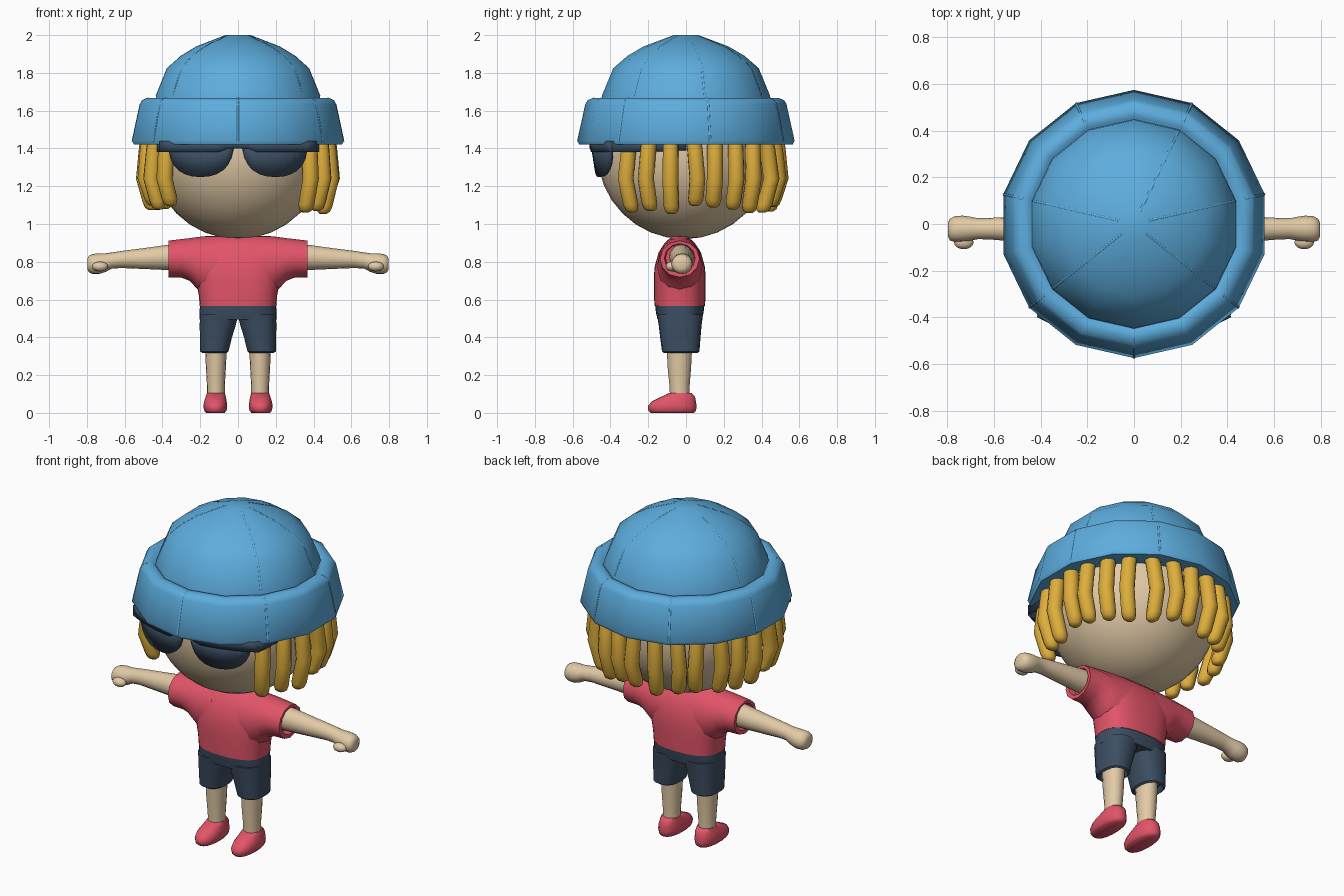
import bpy, bmesh, math, random
from mathutils import Vector

if "Cube" in bpy.data.objects:
    bpy.data.objects.remove(bpy.data.objects["Cube"], do_unlink=True)
random.seed(4)


def material(name, *srgb):
    col = [(c / 255 / 12.92 if c < 11 else ((c / 255 + 0.055) / 1.055) ** 2.4) for c in srgb] + [1]
    m = bpy.data.materials.new(name)
    m.use_nodes = True
    m.diffuse_color = col
    m.node_tree.nodes["Principled BSDF"].inputs["Base Color"].default_value = col
    return m


SKIN = material("skin", 226, 202, 166)
BLUE = material("knit blue", 93, 173, 222)
RED = material("red cloth", 226, 84, 104)
NAVY = material("navy", 60, 78, 98)
GOLD = material("golden hair", 222, 174, 60)


def finish(name, bm, mat, mirror=False, angle=40):
    bmesh.ops.recalc_face_normals(bm, faces=bm.faces)
    me = bpy.data.meshes.new(name)
    bm.to_mesh(me)
    bm.free()
    ob = bpy.data.objects.new(name, me)
    bpy.context.collection.objects.link(ob)
    me.materials.append(mat)
    bpy.ops.object.select_all(action='DESELECT')
    ob.select_set(True)
    bpy.context.view_layer.objects.active = ob
    bpy.ops.object.shade_smooth_by_angle(angle=math.radians(angle))
    if mirror:
        ob.modifiers.new("mirror", 'MIRROR').use_mirror_merge = False
    return ob


def skin_rings(bm, rings):
    """Bridge successive vertex rings and cap both ends."""
    loops = [[bm.verts.new(p) for p in ring] for ring in rings]
    n = len(loops[0])
    for a, b in zip(loops, loops[1:]):
        for i in range(n):
            j = (i + 1) % n
            bm.faces.new((a[i], a[j], b[j], b[i]))
    bm.faces.new(loops[0])
    bm.faces.new(loops[-1])


def loft(name, sections, mat, axis='z', sides=20, power=2.0, **kw):
    """Sections are (along, centre_a, centre_b, radius_a, radius_b)."""
    rings = []
    for t, ca, cb, ra, rb in sections:
        ring = []
        for i in range(sides):
            ang = math.pi / 2 + math.tau * i / sides
            c, s = math.cos(ang), math.sin(ang)
            a = ca + ra * math.copysign(abs(c) ** (2 / power), c)
            b = cb + rb * math.copysign(abs(s) ** (2 / power), s)
            ring.append((a, b, t) if axis == 'z' else (t, a, b))
        rings.append(ring)
    bm = bmesh.new()
    skin_rings(bm, rings)
    return finish(name, bm, mat, **kw)


def ball(name, centre, radii, mat, mirror=False, seg=32):
    bm = bmesh.new()
    bmesh.ops.create_uvsphere(bm, u_segments=seg, v_segments=seg // 2, radius=1)
    for v in bm.verts:
        v.co = Vector(c + r * x for c, r, x in zip(centre, radii, v.co))
    return finish(name, bm, mat, mirror)


# Head
ball("head", (0, -0.01, 1.38), (0.46, 0.46, 0.46), SKIN)

# Hat: faceted dome and rolled brim
dome = [(0.45, 1.64), (0.445, 1.68), (0.385, 1.825), (0.31, 1.89), (0.225, 1.94), (0.065, 2.0)]
loft("hat_crown", [(z, 0, 0, r, r) for r, z in dome], BLUE, sides=14)
brim = [(0.45, 1.425), (0.565, 1.42), (0.575, 1.44), (0.532, 1.635), (0.52, 1.655),
        (0.49, 1.668), (0.46, 1.667), (0.445, 1.65)]
loft("hat_brim", [(z, 0, 0, r, r) for r, z in brim], BLUE, sides=14, angle=50)


def seam(name, points, vertex):
    ang = math.pi / 2 + math.tau * vertex / 14
    cu = bpy.data.curves.new(name, 'CURVE')
    cu.dimensions, cu.bevel_depth, cu.bevel_resolution = '3D', 0.007, 1
    sp = cu.splines.new('POLY')
    sp.points.add(len(points) - 1)
    for p, (r, z) in zip(sp.points, points):
        r -= 0.004
        p.co = (r * math.cos(ang), r * math.sin(ang), z - 0.004, 1)
    cu.materials.append(BLUE)
    bpy.context.collection.objects.link(bpy.data.objects.new(name, cu))


for k in (3, 5, 9, 11, 13):
    seam("crown_seam", dome[1:], k)
for k in (1, 3, 5, 7, 9, 11, 13):
    seam("brim_seam", brim[2:6], k)

# Hair: a ring of bent locks, open at the face
SIDES = 10
bm = bmesh.new()
for k in range(19):
    ang = math.radians(-38 + 14.22 * k)
    out = Vector((math.cos(ang), math.sin(ang), 0))
    side = Vector((-out.y, out.x, 0))
    low = 1.05 + random.uniform(0, 0.05)
    bend = random.uniform(-0.02, 0.03)
    path = [(0.475, 1.47, 0.042), (0.485, 1.40, 0.042), (0.5, 1.24, 0.043),
            (0.465, low + 0.04, 0.042), (0.46, low + 0.012, 0.034), (0.457, low, 0.018)]
    rings = []
    for r, z, w in path:
        slide = bend * (1 - ((z - 1.24) / 0.2) ** 2)
        mid = out * r + side * slide + Vector((0, 0, z))
        rings.append([mid + w * (out * math.cos(t) + side * math.sin(t))
                      for t in (math.tau * i / SIDES for i in range(SIDES))])
    skin_rings(bm, rings)
finish("hair_locks", bm, GOLD, angle=50)


# Sunglasses: curved lenses, brow bar and temples
def wrap(x):
    return -0.495 + 0.65 * x * x


def curved_plate(name, columns, thick, mirror):
    """Columns are (x, y, top, bottom, lean)."""
    bm = bmesh.new()
    pairs = [(bm.verts.new((x, y, top)), bm.verts.new((x, y + lean, bot)))
             for x, y, top, bot, lean in columns]
    for a, b in zip(pairs, pairs[1:]):
        bm.faces.new((a[0], a[1], b[1], b[0]))
    ob = finish(name, bm, NAVY, mirror)
    mod = ob.modifiers.new("thickness", 'SOLIDIFY')
    mod.thickness, mod.offset = thick, 0
    return ob


lens = []
for i in range(13):
    u = -math.cos(math.pi * i / 12)
    x = 0.195 + 0.162 * u
    drop = 0.15 * max(0, 1 - abs(u) ** 2.3) ** (1 / 2.3)
    lens.append((x, wrap(x), 1.43, 1.40 - drop, 0.02))
curved_plate("sunglass_lenses", lens, 0.025, True)
bar = [(x, wrap(x), 1.44, 1.38, 0) for x in (0.41 * i / 8 for i in range(-8, 9))]
bar = [(x, y, top, 1.40 if abs(x) < 0.06 else bot, lean) for x, y, top, bot, lean in bar]
curved_plate("sunglass_brow_bar", bar, 0.03, False)
curved_plate("sunglass_temples", [(0.405, -0.39, 1.44, 1.38, 0), (0.42, -0.22, 1.44, 1.38, 0),
                                  (0.455, 0.0, 1.44, 1.39, 0)], 0.02, True)

# Shirt: torso plus flaring sleeves with a turned-in cuff
Y = -0.033
loft("shirt_torso", [(0.565, 0, Y, 0.203, 0.134), (0.62, 0, Y, 0.207, 0.136),
                     (0.70, 0, Y, 0.222, 0.137), (0.77, 0, Y, 0.235, 0.134),
                     (0.85, 0, Y, 0.235, 0.112), (0.90, 0, Y, 0.215, 0.08),
                     (0.935, 0, Y, 0.18, 0.04)], RED, sides=28, power=2.6, angle=60)
loft("shirt_sleeves", [(0.08, Y, 0.77, 0.125, 0.168), (0.18, Y, 0.78, 0.12, 0.155),
                       (0.22, Y, 0.795, 0.115, 0.135), (0.255, Y, 0.812, 0.112, 0.113),
                       (0.30, Y, 0.818, 0.108, 0.102), (0.368, Y, 0.815, 0.105, 0.097),
                       (0.366, Y, 0.818, 0.082, 0.078), (0.33, Y, 0.82, 0.075, 0.072)],
     RED, axis='x', sides=12, mirror=True, angle=60)

# Arms, fists and thumbs
loft("arms", [(0.28, -0.025, 0.825, 0.066, 0.069), (0.37, -0.025, 0.823, 0.062, 0.067),
              (0.50, -0.022, 0.817, 0.054, 0.055), (0.62, -0.02, 0.812, 0.046, 0.045),
              (0.67, -0.02, 0.806, 0.045, 0.043), (0.70, -0.02, 0.796, 0.051, 0.049),
              (0.735, -0.02, 0.79, 0.056, 0.055), (0.77, -0.022, 0.788, 0.055, 0.053),
              (0.79, -0.024, 0.788, 0.046, 0.043), (0.798, -0.024, 0.788, 0.028, 0.026)],
     SKIN, axis='x', sides=16, mirror=True, angle=60)
ball("thumbs", (0.73, -0.078, 0.775), (0.042, 0.03, 0.026), SKIN, True, 16)

# Shorts
loft("shorts_hips", [(0.495, 0, Y, 0.204, 0.118), (0.53, 0, Y, 0.204, 0.126),
                     (0.575, 0, Y, 0.201, 0.131)], NAVY, sides=28, power=2.6)
loft("shorts_legs", [(0.35, 0.125, -0.028, 0.055, 0.075), (0.318, 0.125, -0.028, 0.066, 0.09),
                     (0.325, 0.125, -0.028, 0.076, 0.099), (0.40, 0.117, -0.03, 0.086, 0.107),
                     (0.46, 0.108, -0.031, 0.096, 0.113), (0.52, 0.10, -0.032, 0.103, 0.122)],
     NAVY, sides=18, power=2.5, mirror=True)

# Legs and shoes
loft("legs", [(0.08, 0.117, -0.033, 0.047, 0.052), (0.14, 0.117, -0.034, 0.047, 0.053),
              (0.24, 0.117, -0.035, 0.053, 0.062), (0.36, 0.117, -0.035, 0.058, 0.068)],
     SKIN, sides=16, mirror=True)
loft("shoes", [(0.0, 0.12, -0.073, 0.05, 0.115), (0.012, 0.12, -0.073, 0.06, 0.126),
               (0.035, 0.12, -0.073, 0.064, 0.129), (0.06, 0.12, -0.065, 0.061, 0.118),
               (0.085, 0.118, -0.042, 0.054, 0.09), (0.105, 0.117, -0.03, 0.048, 0.06)],
     RED, sides=18, power=2.3, mirror=True, angle=60)
